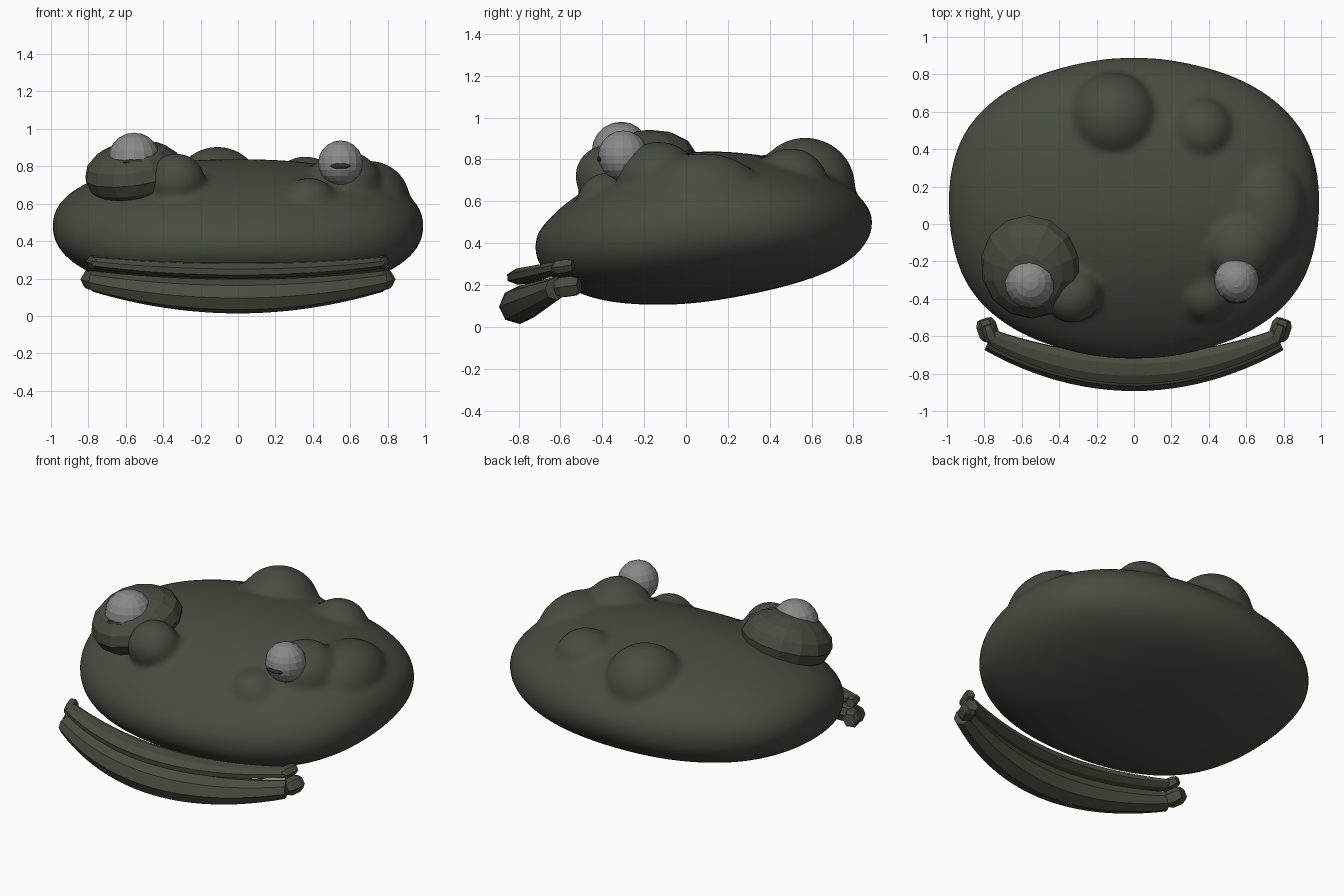
import bpy, bmesh, math
from mathutils import Vector

if "Cube" in bpy.data.objects:
    bpy.data.objects.remove(bpy.data.objects["Cube"])


def material(name, rgb):
    m = bpy.data.materials.new(name)
    m.diffuse_color = (*rgb, 1)
    m.use_nodes = True
    m.node_tree.nodes["Principled BSDF"].inputs["Base Color"].default_value = m.diffuse_color
    return m


SKIN = material("swamp green skin", (0.062, 0.072, 0.050))
LIP = material("olive lip", (0.066, 0.074, 0.048))
EYE = material("grey eyeball", (0.25, 0.25, 0.25))
PUPIL = material("dark pupil", (0.03, 0.034, 0.025))


def new_object(name, bm, mat):
    bmesh.ops.recalc_face_normals(bm, faces=bm.faces)
    me = bpy.data.meshes.new(name)
    bm.to_mesh(me)
    bm.free()
    me.materials.append(mat)
    ob = bpy.data.objects.new(name, me)
    bpy.context.collection.objects.link(ob)
    return ob


def activate(*obs):
    bpy.ops.object.select_all(action='DESELECT')
    for o in obs:
        o.select_set(True)
    bpy.context.view_layer.objects.active = obs[0]


def ball(name, loc, scale, mat, seg=16, rings=10, rot=(0, 0, 0)):
    bm = bmesh.new()
    bmesh.ops.create_uvsphere(bm, u_segments=seg, v_segments=rings, radius=1)
    ob = new_object(name, bm, mat)
    ob.location, ob.scale, ob.rotation_euler = loc, scale, rot
    return ob


def loft(rings):
    """Skin closed rings of points and cap both ends."""
    bm = bmesh.new()
    vs = [[bm.verts.new(p) for p in r] for r in rings]
    n = len(vs[0])
    for a, b in zip(vs, vs[1:]):
        for i in range(n):
            bm.faces.new((a[i], a[(i + 1) % n], b[(i + 1) % n], b[i]))
    bm.faces.new(vs[0])
    bm.faces.new(vs[-1])
    return bm


# Body: cross-sections from front to back (y, half width, bottom, top)
stations = [(-.72, .06, .36, .40), (-.715, .17, .325, .44), (-.68, .36, .27, .49),
            (-.60, .60, .20, .575), (-.45, .82, .13, .68), (-.25, .95, .102, .78),
            (0, 1.0, .102, .845), (.25, 1.0, .14, .84), (.5, .93, .195, .80),
            (.7, .73, .265, .73), (.82, .48, .34, .64), (.88, .2, .43, .56),
            (.89, .07, .48, .52)]
N, E = 32, 2 / 2.25


def power(v):
    return math.copysign(abs(v) ** E, v)


rings = []
for y, w, lo, hi in stations:
    rings.append([(w * power(math.cos(2 * math.pi * i / N)), y,
                   (lo + hi) / 2 + (hi - lo) / 2 * power(math.sin(2 * math.pi * i / N)))
                  for i in range(N)])
body = new_object("body", loft(rings), SKIN)
body.modifiers.new("round", 'SUBSURF').levels = 2
activate(body)
bpy.ops.object.convert(target='MESH')

# Warts and eye sockets, melted into the body
warts = [((-.11, .57, .67), (.24, .24, .235)), ((.36, .5, .68), (.18, .18, .175)),
         ((.70, .08, .62), (.22, .30, .21)), ((.57, -.13, .70), (.2, .2, .185)),
         ((.38, -.37, .60), (.15, .15, .14)), ((-.33, -.38, .72), (.155, .15, .15))]
lumps = [ball("wart", p, s, SKIN, 32, 20) for p, s in warts]
activate(body, *lumps)
bpy.ops.object.join()
m = body.modifiers.new("melt", 'REMESH')
m.mode, m.voxel_size = 'VOXEL', 0.02
m = body.modifiers.new("soften", 'SMOOTH')
m.factor, m.iterations = 0.5, 10
activate(body)
bpy.ops.object.convert(target='MESH')
bpy.ops.object.shade_smooth()

# Faceted eyelid behind the larger eye
ball("eyelid", (-.555, -.23, .765), (.268, .285, .165), SKIN, 14, 8,
     (math.radians(14), math.radians(-8), 0))

# Eyeballs with slit pupils
for side, (x, y, z), r in (("left", (-.555, -.31, .84), .14),
                           ("right", (.548, -.30, .818), .12)):
    ball(side + "_eyeball", (x, y, z), (r, r, r), EYE, 16, 10)
    ball(side + "_pupil", (x, y - r * .93, z - r * .14), (r * .46, r * .12, r * .12), PUPIL, 16, 6)


# Lips: faceted tubes that sweep along a shallow arc and taper to the corners
def lip(name, mid, end, r_mid, r_end, tilt):
    rings = []
    for i in range(25):
        t = -1 + i / 12
        k = t * t
        c = Vector(mid).lerp(Vector(end), k)
        ry = r_mid[0] + (r_end[0] - r_mid[0]) * k
        rz = r_mid[1] + (r_end[1] - r_mid[1]) * k
        slope = math.atan2(2 * t * (end[1] - mid[1]), end[0])
        ring = []
        for j in range(8):
            a = 2 * math.pi * (j + .5) / 8
            u, v = ry * math.cos(a), rz * math.sin(a)
            u, v = u * math.cos(tilt) - v * math.sin(tilt), u * math.sin(tilt) + v * math.cos(tilt)
            ring.append((end[0] * t - u * math.sin(slope), c.y + u * math.cos(slope), c.z + v))
        rings.append(ring)
    ob = new_object(name, loft(rings), LIP)
    activate(ob)
    bpy.ops.object.shade_smooth_by_angle(angle=math.radians(25))


lip("upper_lip", (0, -.775, .243), (.765, -.605, .285), (.085, .042), (.045, .032), .1)
lip("lower_lip", (0, -.795, .105), (.775, -.62, .185), (.1, .09), (.06, .055), .45)


# Knuckle-like corner pieces at both ends of each lip
def corner(name, a, b, r, s):
    a, b = Vector(a), Vector(b)
    q = (b - a).to_track_quat('Z', 'Y')
    rings = []
    for t, k in ((0, .7), (.25, 1), (.75, 1), (1, .75)):
        rings.append([(s * p.x, p.y, p.z) for p in
                      (a.lerp(b, t) + q @ Vector((r * k * math.cos(j * math.pi / 3),
                                                  r * k * math.sin(j * math.pi / 3), 0))
                       for j in range(6))])
    new_object(name, loft(rings), LIP)


for side, s in (("left", -1), ("right", 1)):
    corner(side + "_upper_corner", (.75, -.64, .28), (.785, -.54, .295), .036, s)
    corner(side + "_lower_corner", (.765, -.62, .185), (.80, -.51, .20), .054, s)
